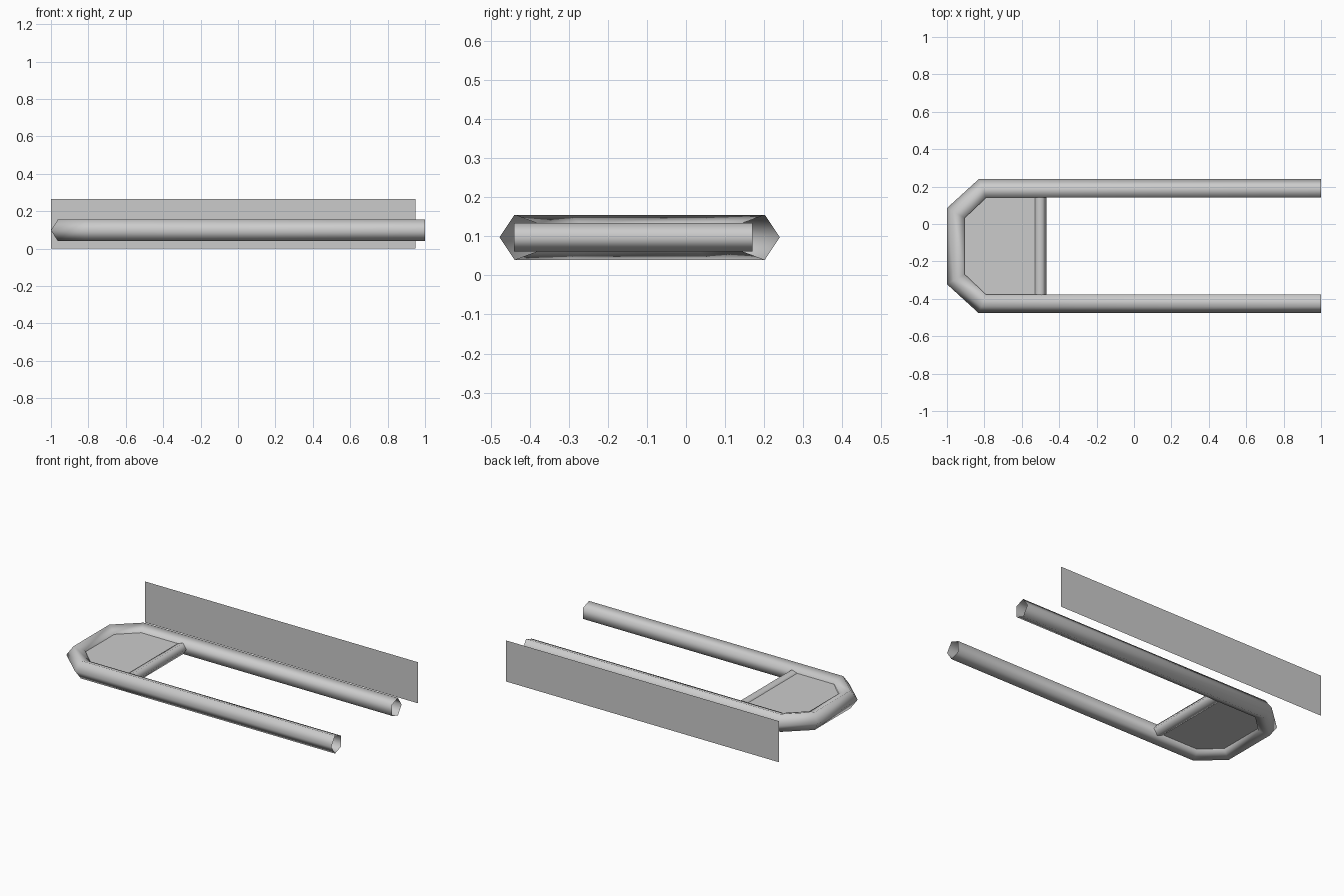
import bpy, bmesh, math
from mathutils import Vector

if "Cube" in bpy.data.objects:
    bpy.data.objects.remove(bpy.data.objects["Cube"])

ZC = 0.0975  # height of the tube centre line


def make_object(name, bm, smooth=False):
    me = bpy.data.meshes.new(name)
    bm.to_mesh(me)
    bm.free()
    for p in me.polygons:
        p.use_smooth = smooth
    ob = bpy.data.objects.new(name, me)
    bpy.context.collection.objects.link(ob)
    return ob


def five_sided_tube(name, stations, half_height):
    """Open tube; each station is (tip point, flat-side point) in plan."""
    section = [(0, 0), (0.385, 1), (1, 0.61), (1, -0.61), (0.385, -1)]
    bm = bmesh.new()
    rings = []
    for tip, flat in stations:
        a, b = Vector(tip), Vector(flat)
        rings.append([bm.verts.new((*a.lerp(b, t), ZC + h * half_height))
                      for t, h in section])
    for r, s in zip(rings, rings[1:]):
        for i in range(5):
            j = (i + 1) % 5
            bm.faces.new((r[i], r[j], s[j], s[i]))
    bmesh.ops.recalc_face_normals(bm, faces=bm.faces)
    # make sure normals point away from the tube centre
    f = bm.faces[:][0]
    centre = sum((v.co for v in rings[0] + rings[1]), Vector()) / 10
    if f.normal.dot(f.calc_center_median() - centre) < 0:
        bmesh.ops.reverse_faces(bm, faces=bm.faces)
    return make_object(name, bm, smooth=True)


def flat_panel(name, points, thickness=0):
    bm = bmesh.new()
    face = bm.faces.new([bm.verts.new(p) for p in points])
    if thickness:
        out = bmesh.ops.extrude_face_region(bm, geom=[face], use_keep_orig=True)
        verts = [g for g in out["geom"] if isinstance(g, bmesh.types.BMVert)]
        bmesh.ops.translate(bm, verts=verts, vec=(0, 0, thickness))
        bmesh.ops.recalc_face_normals(bm, faces=bm.faces)
    return make_object(name, bm)


# U-shaped rail: half of it, mirrored about its own centre line
YM = -0.1185
half = [((1.0, 0.24), (1.0, 0.141)),
        ((-0.83, 0.24), (-0.79, 0.141)),
        ((-1.0, 0.085), (-0.905, 0.032))]
flip = lambda p: (p[0], 2 * YM - p[1])
rail = half + [(flip(a), flip(b)) for a, b in reversed(half)]
five_sided_tube("u_rail", rail, 0.0575)

# Crossbar between the two arms
five_sided_tube("crossbar", [((-0.467, y), (-0.53, y)) for y in (-0.44, 0.17)], 0.036)

# Plate filling the closed end
corners = [Vector(a).lerp(Vector(b), 0.85) for a, b in rail[1:5]]
z0, z1 = 0.08, 0.12
outline = [(-0.505, corners[0].y)] + [tuple(c) for c in corners] + [(-0.505, corners[3].y)]
flat_panel("end_plate", [(x, y, z0) for x, y in outline], z1 - z0)

# Small flush markers on the top and underside of the plate
flat_panel("top_marker", [(-0.85, -0.155, z1 + 0.001), (-0.62, -0.155, z1 + 0.001),
                          (-0.62, -0.09, z1 + 0.001), (-0.85, -0.09, z1 + 0.001)])
flat_panel("underside_marker", [(-0.855, -0.045, z0 - 0.001), (-0.565, -0.045, z0 - 0.001),
                                (-0.705, -0.28, z0 - 0.001)])

# Upright sheet behind the rail
flat_panel("back_sheet", [(-1, 0.48, 0), (0.95, 0.48, 0), (0.95, 0.48, 0.265), (-1, 0.48, 0.265)])
